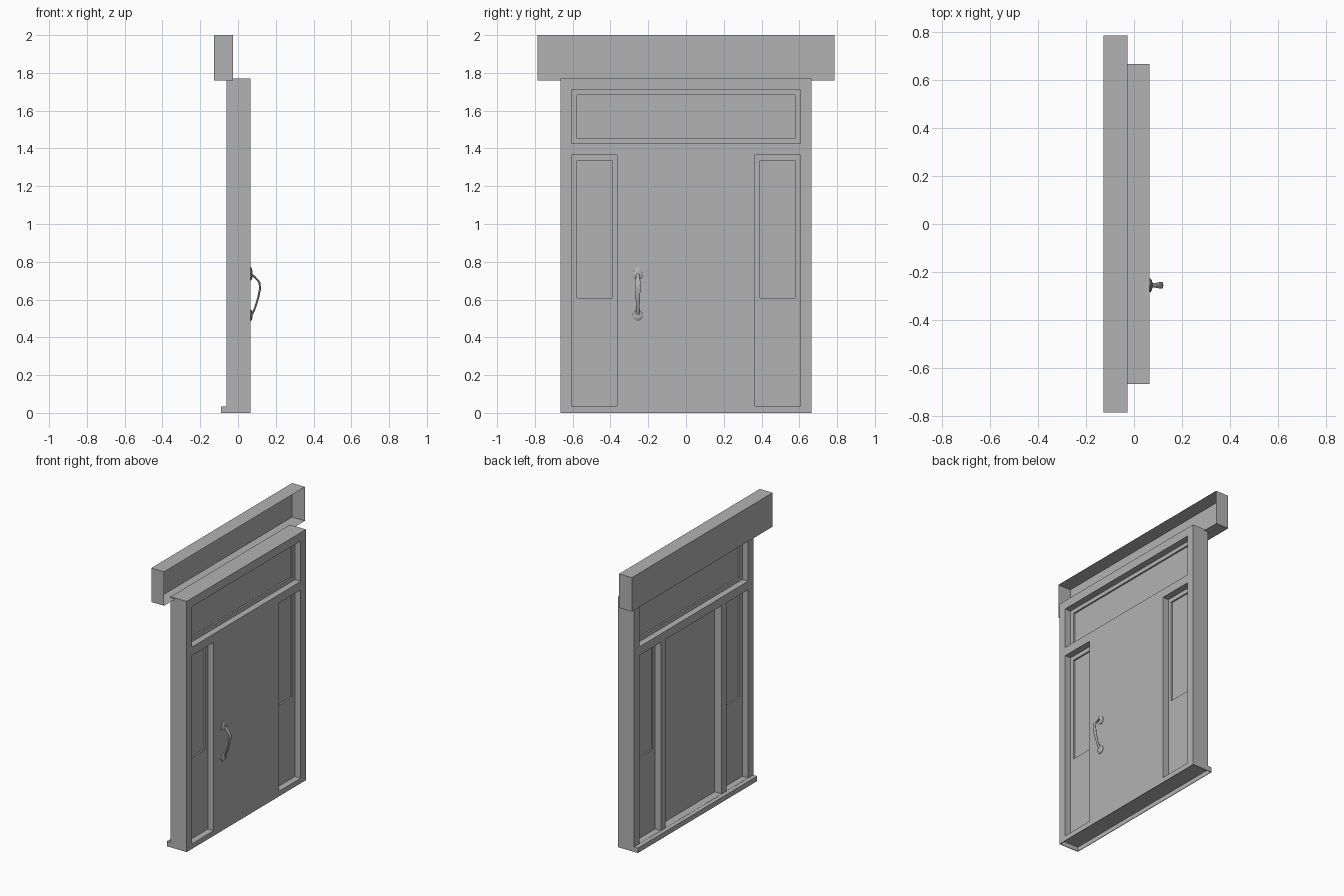
import bpy, bmesh, math
from mathutils import Vector

cube = bpy.data.objects.get("Cube")
if cube:
    bpy.data.objects.remove(cube, do_unlink=True)

grey = bpy.data.materials.new("plain grey")
grey.use_nodes = True
colour = (0.45, 0.45, 0.45, 1)
grey.diffuse_color = colour
grey.node_tree.nodes["Principled BSDF"].inputs["Base Color"].default_value = colour


def finish(name, bm):
    bmesh.ops.recalc_face_normals(bm, faces=bm.faces)
    mesh = bpy.data.meshes.new(name)
    bm.to_mesh(mesh)
    bm.free()
    mesh.materials.append(grey)
    obj = bpy.data.objects.new(name, mesh)
    bpy.context.collection.objects.link(obj)
    return obj


def loft(name, rings, caps=True):
    """Skin a list of equal-length point rings."""
    bm = bmesh.new()
    loops = [[bm.verts.new(p) for p in ring] for ring in rings]
    n = len(loops[0])
    for a, b in zip(loops, loops[1:]):
        for i in range(n):
            j = (i + 1) % n
            bm.faces.new((a[i], a[j], b[j], b[i]))
    if caps:
        bm.faces.new(loops[0])
        bm.faces.new(loops[-1])
    return finish(name, bm)


def box(name, x, y, z):
    rings = [[(px, y[0], z[0]), (px, y[1], z[0]), (px, y[1], z[1]), (px, y[0], z[1])] for px in x]
    return loft(name, rings)


def cut(target, x, y, z):
    cutter = box("cutter", x, y, z)
    cutter.hide_render = True
    mod = target.modifiers.new("cut", 'BOOLEAN')
    mod.operation = 'DIFFERENCE'
    mod.solver = 'EXACT'
    mod.object = cutter
    bpy.context.view_layer.objects.active = target
    bpy.ops.object.modifier_apply(modifier=mod.name)
    bpy.data.objects.remove(cutter, do_unlink=True)


# Door frame with its projecting sill
BACK, FRONT, HALF, TOP, SILL = -0.06, 0.065, 0.665, 1.77, 0.035
MID = (BACK + FRONT) / 2
profile = [(-0.09, 0), (FRONT, 0), (FRONT, TOP), (BACK, TOP), (BACK, SILL), (-0.09, SILL)]
frame = loft("door_frame", [[(x, y, z) for x, z in profile] for y in (-HALF, HALF)])

# Recessed transom and side panels, each with a deeper pane, on both sides
LOW = SILL + 0.001
openings = [
    ((-0.607, 0.607), (1.425, 1.71), (-0.577, 0.577), (1.453, 1.682)),
    ((-0.607, -0.365), (LOW, 1.365), (-0.577, -0.392), (0.607, 1.335)),
    ((0.365, 0.607), (LOW, 1.365), (0.392, 0.577), (0.607, 1.335)),
]
for y, z, pane_y, pane_z in openings:
    for side in (-1, 1):
        far = MID + side * 0.07
        cut(frame, sorted((MID + side * 0.017, far)), y, z)
        cut(frame, sorted((MID + side * 0.006, far)), pane_y, pane_z)

# Door leaf set back between the posts, and the hollow under the sill
cut(frame, (-0.07, -0.005), (-0.312, 0.312), (LOW, 1.365))
cut(frame, (-0.086, 0.061), (-HALF + 0.004, HALF - 0.004), (-0.1, 0.031))

# Overhead box, open towards the front of the door
bm = bmesh.new()
bmesh.ops.create_cube(bm, size=1)
for v in bm.verts:
    v.co = Vector((v.co.x * 0.1 - 0.077, v.co.y * 1.57, v.co.z * 0.24 + 1.88))
bm.normal_update()
bmesh.ops.delete(bm, geom=[f for f in bm.faces if f.normal.x > 0.9], context='FACES_ONLY')
finish("overhead_box", bm)

# Handle: two teardrop plates and a bent grip
HANDLE_Y = -0.255


def teardrop(name, z, radius, tip):
    outline = []
    for i in range(16):
        a = math.tau * i / 16
        up = math.sin(a)
        pinch = 1 - 0.35 * max(up, 0)
        outline.append((radius * math.cos(a) * pinch, up * (tip if up > 0 else radius)))
    rings = [[(x, HANDLE_Y + s * u, z + s * v) for u, v in outline]
             for x, s in ((FRONT - 0.002, 1), (0.069, 1), (0.074, 0.75), (0.077, 0.35))]
    return loft(name, rings)


parts = [teardrop("upper_handle_plate", 0.73, 0.028, 0.043),
         teardrop("lower_handle_plate", 0.515, 0.028, 0.032)]

path = [(0.072, 0.735, 0.008), (0.09, 0.718, 0.01), (0.113, 0.692, 0.015), (0.117, 0.66, 0.015),
        (0.107, 0.61, 0.012), (0.09, 0.555, 0.01), (0.072, 0.517, 0.009)]
rings = []
for i, (x, z, width) in enumerate(path):
    before, after = path[max(i - 1, 0)], path[min(i + 1, len(path) - 1)]
    along = Vector((after[0] - before[0], 0, after[1] - before[1])).normalized()
    across = along.cross(Vector((0, 1, 0)))
    centre = Vector((x, HANDLE_Y, z))
    rings.append([centre + across * 0.005 * math.cos(math.tau * k / 10)
                  + Vector((0, width * math.sin(math.tau * k / 10), 0)) for k in range(10)])
parts.append(loft("handle_grip", rings))

for part in parts:
    bpy.ops.object.select_all(action='DESELECT')
    part.select_set(True)
    bpy.context.view_layer.objects.active = part
    bpy.ops.object.shade_smooth_by_angle(angle=math.radians(40))
